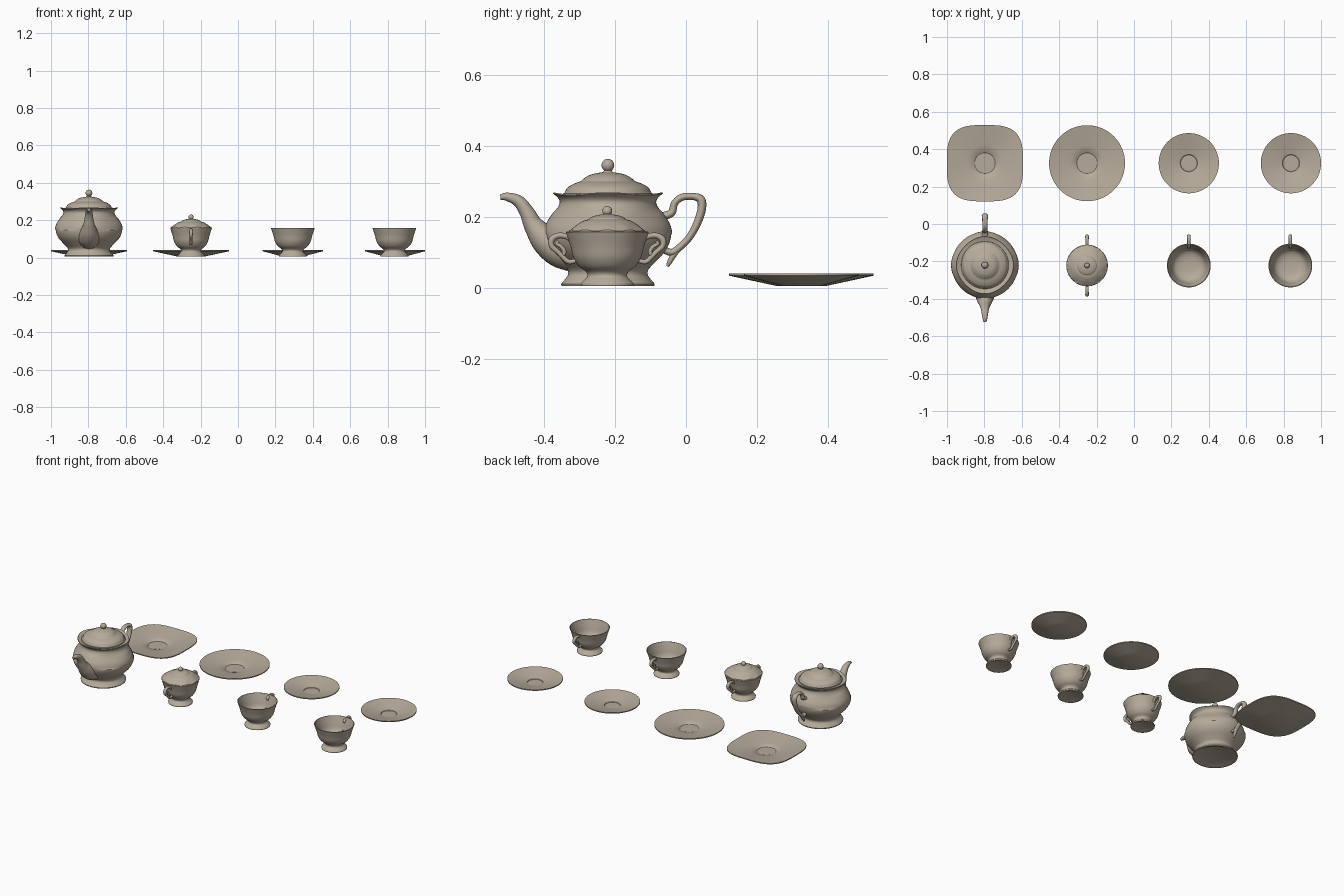
import bpy, bmesh, math
from mathutils import Vector

china = bpy.data.materials.new("warm_grey_china")
china.diffuse_color = (0.47, 0.41, 0.33, 1)


def smooth(pts, n=5):
    """Catmull-Rom curve through points of any dimension."""
    p = [Vector(q) for q in pts]
    p = [2 * p[0] - p[1]] + p + [2 * p[-1] - p[-2]]
    out = []
    for i in range(1, len(p) - 2):
        a, b, c, d = p[i - 1:i + 3]
        for k in range(n):
            t = k / n
            out.append(tuple(0.5 * (2 * b + (c - a) * t + (2 * a - 5 * b + 4 * c - d) * t * t
                                    + (3 * b - a - 3 * c + d) * t ** 3)))
    return out + [tuple(p[-2])]


def finish(name, bm):
    bmesh.ops.remove_doubles(bm, verts=bm.verts, dist=0.00005)
    bmesh.ops.recalc_face_normals(bm, faces=bm.faces)
    me = bpy.data.meshes.new(name)
    bm.to_mesh(me)
    bm.free()
    me.materials.append(china)
    ob = bpy.data.objects.new(name, me)
    bpy.context.collection.objects.link(ob)
    return ob


def skin(bm, rings, closed_ends=False):
    n = len(rings[0])
    for a, b in zip(rings, rings[1:]):
        for i in range(n):
            j = (i + 1) % n
            bm.faces.new((a[i], a[j], b[j], b[i]))
    if closed_ends:
        bm.faces.new(rings[0])
        bm.faces.new(rings[-1])


def lathe(name, profile, x, y, warp=None, seg=64):
    """Turn (radius, z) points; warp(r, z, angle) may adjust r and z."""
    bm = bmesh.new()
    rings = []
    for r, z in profile:
        ring = []
        for i in range(seg):
            a = 2 * math.pi * i / seg
            rr, zz = warp(r, z, a) if warp else (r, z)
            ring.append(bm.verts.new((x + rr * math.cos(a), y + rr * math.sin(a), zz)))
        rings.append(ring)
    skin(bm, rings)
    return finish(name, bm)


def sweep(name, path, x, y, side=1, wide=1.0, seg=16):
    """Tube along (y, z, radius) points in the yz plane."""
    pts = smooth(path, 6)
    bm = bmesh.new()
    rings = []
    for i, (py, pz, r) in enumerate(pts):
        a, b = pts[max(i - 1, 0)], pts[min(i + 1, len(pts) - 1)]
        t = Vector((b[0] - a[0], b[1] - a[1])).normalized()
        ring = []
        for k in range(seg):
            u = 2 * math.pi * k / seg
            s = r * math.sin(u)
            ring.append(bm.verts.new((x + wide * r * math.cos(u),
                                      y + side * (py - t.y * s), pz + t.x * s)))
        rings.append(ring)
    skin(bm, rings, True)
    return finish(name, bm)


# ---------- plates and saucers ----------
def plate(name, x, y, R, foot, well, square=False):
    def warp(r, z, a):
        f = (abs(math.cos(a)) ** 3.2 + abs(math.sin(a)) ** 3.2) ** (-1 / 3.2)
        return r * (1 + (f - 1) * (r / R) ** 2), z
    under = [(0, 0.005), (foot, 0.005)]
    under += [(foot + (R - foot) * t, 0.005 + 0.029 * t) for t in (0.25, 0.5, 0.75, 1)]
    top = [(R, 0.040)]
    top += [(well + (R - well) * t, 0.0145 + 0.0255 * t) for t in (0.75, 0.5, 0.25, 0)]
    top += [(well * 0.95, 0.0115), (0, 0.0115)]
    lathe(name, under + top, x, y, warp if square else None, 80)


plate("square_plate", -0.797, 0.325, 0.204, 0.07, 0.058, True)
plate("round_plate", -0.251, 0.325, 0.203, 0.07, 0.058)
for i, x in enumerate((0.293, 0.839)):
    plate(f"saucer_{i + 1}", x, 0.325, 0.161, 0.053, 0.046)

# ---------- cups and sugar bowl ----------
PY = -0.222
EAR = [(0.097, 0.128, 0.007), (0.112, 0.143, 0.008), (0.137, 0.147, 0.008), (0.156, 0.136, 0.009),
       (0.156, 0.117, 0.008), (0.140, 0.102, 0.007), (0.126, 0.088, 0.007), (0.108, 0.073, 0.007),
       (0.082, 0.078, 0.006)]
CURL = [(0.126, 0.088, 0.005), (0.121, 0.102, 0.006), (0.130, 0.116, 0.006),
        (0.143, 0.124, 0.005), (0.137, 0.131, 0.004)]


def bowl(name, x, k, ears):
    foot = [(0, 0.010), (0.05 * k, 0.010), (0.062 * k, 0.005), (0.074 * k, 0.005), (0.075 * k, 0.011)]
    outer = smooth([(0.074 * k, 0.013), (0.064 * k, 0.023), (0.056 * k, 0.033), (0.060 * k, 0.045),
                    (0.080 * k, 0.061), (0.095 * k, 0.085), (0.104 * k, 0.118), (0.117 * k, 0.157)])
    inner = smooth([(0.113 * k, 0.158), (0.100 * k, 0.118), (0.090 * k, 0.085), (0.074 * k, 0.064),
                    (0.045 * k, 0.053), (0, 0.050)])
    lathe(name, foot + outer + inner, x, PY)
    for s in ears:
        tag = "back" if s > 0 else "front"
        sweep(f"{name}_{tag}_handle", EAR, x, PY, s, 1.1, 12)
        sweep(f"{name}_{tag}_handle_scroll", CURL, x, PY, s, 1.1, 12)


bowl("cup_1", 0.293, 1, (1,))
bowl("cup_2", 0.836, 1, (1,))
bowl("sugar_bowl", -0.251, 0.95, (1, -1))


def knob(r, z):
    return [(r * math.cos(t), z + r * math.sin(t))
            for t in [math.radians(-60 + 15 * i) for i in range(11)]]


def scallop(r0, r1, amp):
    """Gentle wave that only affects radii between r0 and r1, above the shoulder."""
    def warp(r, z, a):
        w = max(0, min(1, (r - r0) / (r1 - r0))) if z > r1 else 0
        return r * (1 + 0.02 * w * math.cos(4 * a)), z + amp * w * math.cos(4 * a)
    return warp


lathe("sugar_bowl_lid",
      [(0, 0.150), (0.100, 0.152), (0.109, 0.157), (0.108, 0.161)]
      + smooth([(0.104, 0.163), (0.088, 0.176), (0.068, 0.188), (0.052, 0.193), (0.047, 0.198),
                (0.030, 0.204), (0.012, 0.207), (0.008, 0.209)])
      + knob(0.014, 0.216) + [(0, 0.230)],
      -0.251, PY, lambda r, z, a: (r, z + 0.002 * math.cos(10 * a) * max(0, (r - 0.08) / 0.03)))

# ---------- teapot ----------
TX, TY = -0.797, -0.220
lathe("teapot_body",
      [(0, 0.012), (0.110, 0.010), (0.120, 0.005), (0.131, 0.005), (0.132, 0.010)]
      + smooth([(0.130, 0.013), (0.119, 0.026), (0.112, 0.038), (0.115, 0.052), (0.133, 0.072),
                (0.162, 0.104), (0.177, 0.140), (0.173, 0.172), (0.157, 0.201), (0.142, 0.223),
                (0.136, 0.240), (0.140, 0.252), (0.152, 0.263)])
      + [(0.150, 0.266), (0.130, 0.258), (0.100, 0.254), (0, 0.254)],
      TX, TY, scallop(0.136, 0.152, 0.003), 80)
lathe("teapot_lid",
      [(0, 0.255), (0.120, 0.256), (0.127, 0.261), (0.126, 0.266)]
      + smooth([(0.122, 0.268), (0.114, 0.282), (0.096, 0.293), (0.077, 0.300), (0.066, 0.309),
                (0.050, 0.318), (0.030, 0.323), (0.014, 0.326), (0.010, 0.333)])
      + knob(0.018, 0.345) + [(0, 0.363)], TX, TY)
sweep("teapot_spout",
      [(0.100, 0.100, 0.055), (0.140, 0.112, 0.052), (0.178, 0.138, 0.042), (0.209, 0.175, 0.028),
       (0.228, 0.212, 0.021), (0.251, 0.243, 0.017), (0.283, 0.256, 0.012), (0.303, 0.255, 0.008)],
      TX, TY, -1, 1.1, 24)
sweep("teapot_handle",
      [(0.135, 0.200, 0.010), (0.160, 0.203, 0.011), (0.180, 0.212, 0.011), (0.188, 0.238, 0.010),
       (0.209, 0.255, 0.010), (0.240, 0.257, 0.010), (0.262, 0.248, 0.012), (0.264, 0.220, 0.012),
       (0.250, 0.178, 0.011), (0.228, 0.140, 0.010), (0.200, 0.112, 0.010), (0.182, 0.100, 0.010),
       (0.166, 0.103, 0.010), (0.150, 0.112, 0.010)], TX, TY, 1, 1.4)
sweep("teapot_handle_tail",
      [(0.200, 0.112, 0.008), (0.184, 0.090, 0.008), (0.174, 0.073, 0.007), (0.168, 0.060, 0.004)],
      TX, TY, 1, 1.4)

# ---------- smooth shading ----------
for ob in bpy.context.scene.objects:
    ob.select_set(True)
bpy.context.view_layer.objects.active = ob
bpy.ops.object.shade_smooth_by_angle(angle=math.radians(40))
